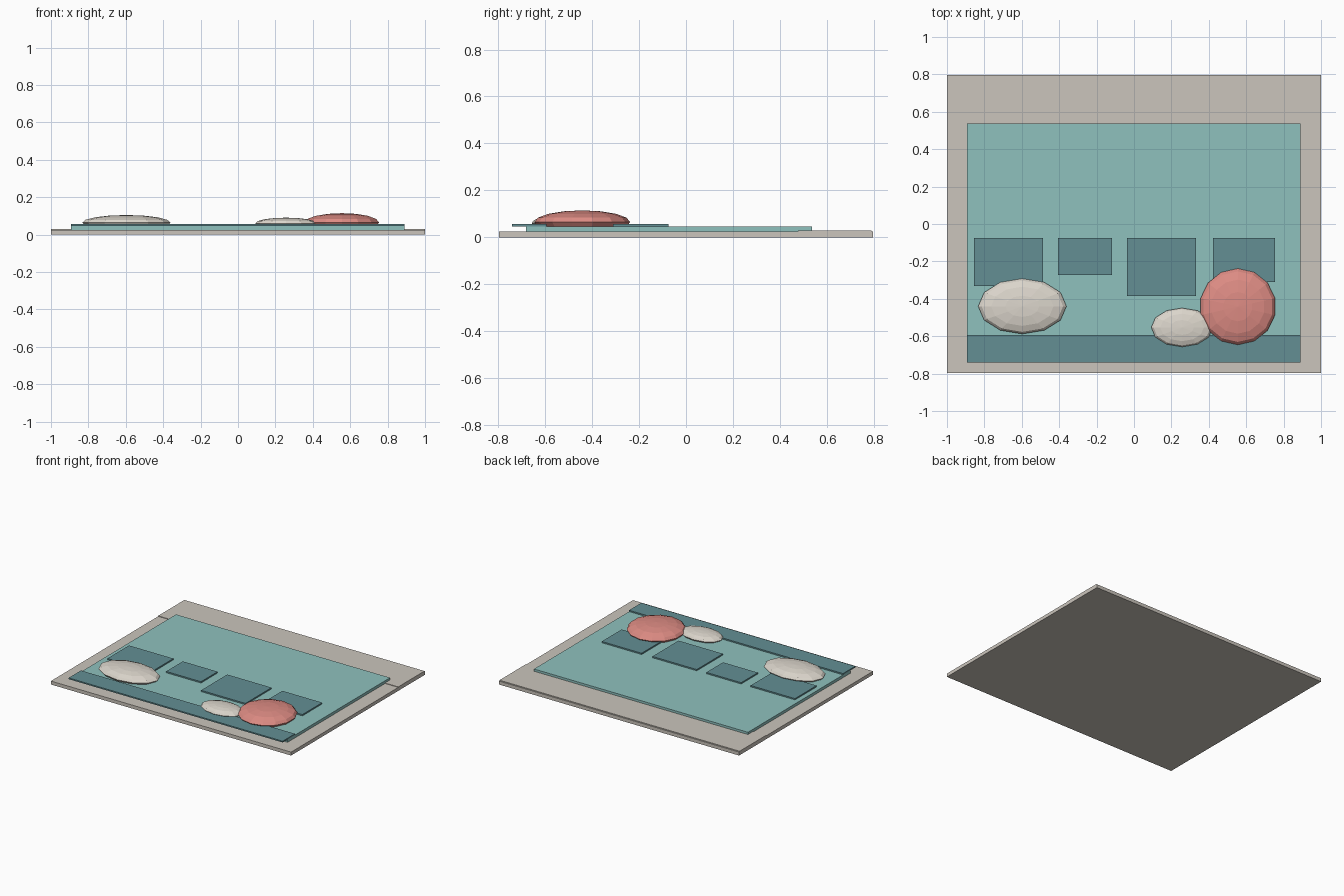
import bpy, bmesh
from mathutils import Matrix

if "Cube" in bpy.data.objects:
    bpy.data.objects.remove(bpy.data.objects["Cube"])


def material(name, rgb):
    """Flat colour from sRGB 0-255 values, stored as linear."""
    def lin(c):
        c /= 255
        return c / 12.92 if c <= 0.04045 else ((c + 0.055) / 1.055) ** 2.4
    m = bpy.data.materials.new(name)
    m.diffuse_color = (*[lin(c) for c in rgb], 1)
    m.use_nodes = True
    m.node_tree.nodes["Principled BSDF"].inputs["Base Color"].default_value = m.diffuse_color
    return m


sand = material("sand_grey", (203, 197, 188))
teal = material("light_teal", (143, 193, 190))
deep = material("deep_teal", (99, 143, 148))
coral = material("coral_red", (222, 140, 132))
stone = material("pale_stone", (220, 214, 204))


def finish(name, bm, mat):
    bmesh.ops.recalc_face_normals(bm, faces=bm.faces)
    me = bpy.data.meshes.new(name)
    bm.to_mesh(me)
    bm.free()
    me.materials.append(mat)
    ob = bpy.data.objects.new(name, me)
    bpy.context.collection.objects.link(ob)
    return ob


def slab(name, x, y, z, mat):
    """Box from (min, max) ranges."""
    bm = bmesh.new()
    mid = [(a + b) / 2 for a, b in (x, y, z)]
    size = [b - a for a, b in (x, y, z)]
    bmesh.ops.create_cube(bm, size=1, matrix=Matrix.LocRotScale(mid, None, size))
    return finish(name, bm, mat)


def pebble(name, centre, radii, segments, mat):
    """Flat-shaded squashed sphere."""
    bm = bmesh.new()
    bmesh.ops.create_uvsphere(bm, u_segments=segments, v_segments=8, radius=1,
                              matrix=Matrix.LocRotScale(centre, None, radii))
    return finish(name, bm, mat)


# Base and the slightly raised strip along its back
slab("base_plate", (-1, 1), (-0.797, 0.797), (0, 0.026), sand)
slab("back_strip", (-1, 1), (0.478, 0.79), (0.02, 0.03), sand)

# Main panel and the overhanging front band
slab("main_panel", (-0.892, 0.89), (-0.682, 0.537), (0.024, 0.047), teal)
slab("front_band", (-0.892, 0.89), (-0.74, -0.594), (0.047, 0.057), deep)

# Row of tiles sharing one back edge
tiles = [(-0.855, -0.486, -0.332), (-0.407, -0.117, -0.273),
         (-0.037, 0.332, -0.386), (0.422, 0.754, -0.311)]
for i, (x0, x1, y0) in enumerate(tiles):
    slab(f"tile_{i + 1}", (x0, x1), (y0, -0.075), (0.047, 0.057), deep)

# Flattened pebbles
pebble("large_pebble", (-0.597, -0.44, 0.064), (0.236, 0.148, 0.041), 12, stone)
pebble("small_pebble", (0.257, -0.553, 0.061), (0.165, 0.104, 0.03), 12, stone)
pebble("red_pebble", (0.555, -0.442, 0.065), (0.204, 0.204, 0.05), 14, coral)
